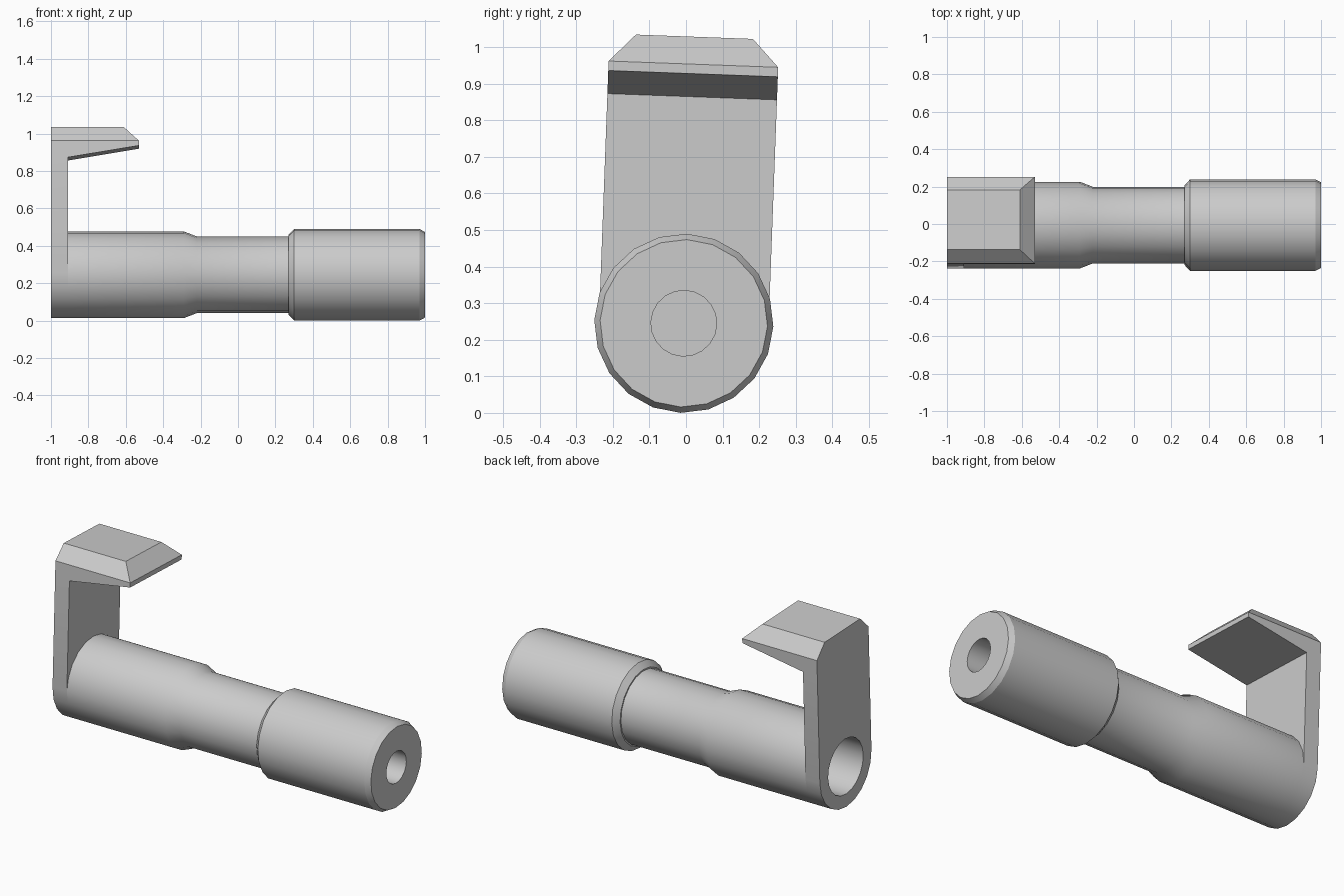
import bpy, bmesh, math
from mathutils import Vector

if "Cube" in bpy.data.objects:
    bpy.data.objects.remove(bpy.data.objects["Cube"])

SIDES = 20
TILT = -0.037                       # slight roll of the whole model about x
CENTRE = (0, -0.006, 0.245)         # axis of the barrel
R, BORE = 0.232, 0.158


def ring_point(x, r, k):
    a = 2 * math.pi * k / SIDES
    return Vector((x, r * math.cos(a), r * math.sin(a)))


def finish(name, bm, merge=1e-5):
    bmesh.ops.remove_doubles(bm, verts=bm.verts, dist=merge)
    bmesh.ops.recalc_face_normals(bm, faces=bm.faces)
    mesh = bpy.data.meshes.new(name)
    bm.to_mesh(mesh)
    bm.free()
    ob = bpy.data.objects.new(name, mesh)
    bpy.context.collection.objects.link(ob)
    ob.location = CENTRE
    ob.rotation_euler.x = TILT
    return ob


def lathe(name, profile):
    """Revolve (x, radius) points around x; end stations are capped."""
    bm = bmesh.new()
    rings = [[bm.verts.new(ring_point(x, r, k)) for k in range(SIDES)] for x, r in profile]
    for a, b in zip(rings, rings[1:]):
        for k in range(SIDES):
            n = (k + 1) % SIDES
            bm.faces.new((a[k], a[n], b[n], b[k]))
    bm.faces.new(rings[0])
    bm.faces.new(rings[-1])
    return finish(name, bm)


def select(ob):
    bpy.ops.object.select_all(action='DESELECT')
    ob.select_set(True)
    bpy.context.view_layer.objects.active = ob


# Stepped barrel with a blind bore at each end
barrel = lathe("barrel", [
    (-0.5, BORE), (-0.91, BORE), (-0.91, R), (-0.29, R), (-0.22, 0.205),
    (0.27, 0.205), (0.27, 0.213), (0.30, 0.245), (0.97, 0.245), (1.0, 0.229),
    (1.0, 0.09), (0.6, 0.09)])

# Upright plate: rounded bottom matching the barrel, sloped top under the head
bm = bmesh.new()
loops = []
for x, top in ((-1.0, 0.605), (-0.91, 0.62)):
    pts = [ring_point(x, R, k) for k in range(SIDES // 2, SIDES + 1)]
    pts += [Vector((x, R, top)), Vector((x, -R, top))]
    loops.append([bm.verts.new(p) for p in pts])
back, front = loops
n = len(back)
bm.faces.new(back)
bm.faces.new(front)
for i in range(n):
    j = (i + 1) % n
    bm.faces.new((back[i], back[j], front[j], front[i]))
plate = finish("upright_plate", bm)

# Bore through the plate
cutter = lathe("bore_cutter", [(-1.1, BORE), (-0.8, BORE)])
cutter.hide_render = True
mod = plate.modifiers.new("bore", 'BOOLEAN')
mod.operation, mod.solver, mod.object = 'DIFFERENCE', 'EXACT', cutter
select(plate)
bpy.ops.object.modifier_apply(modifier=mod.name)
bpy.data.objects.remove(cutter)

# Overhanging head, bevelled on three sides
bm = bmesh.new()
for x, y, z in [(-1, R, 0.605), (-1, R, 0.709), (-1, 0.16, 0.784),
                (-0.61, 0.16, 0.784), (-0.53, R, 0.709), (-0.53, R, 0.683)]:
    for s in (-1, 1):
        bm.verts.new((x, s * y, z))
bmesh.ops.convex_hull(bm, input=bm.verts)
bmesh.ops.dissolve_limit(bm, angle_limit=0.01, verts=bm.verts, edges=bm.edges)
head = finish("overhanging_head", bm)

# Smooth round walls, crisp steps
for ob in (barrel, plate, head):
    select(ob)
    bpy.ops.object.shade_smooth_by_angle(angle=math.radians(24))
